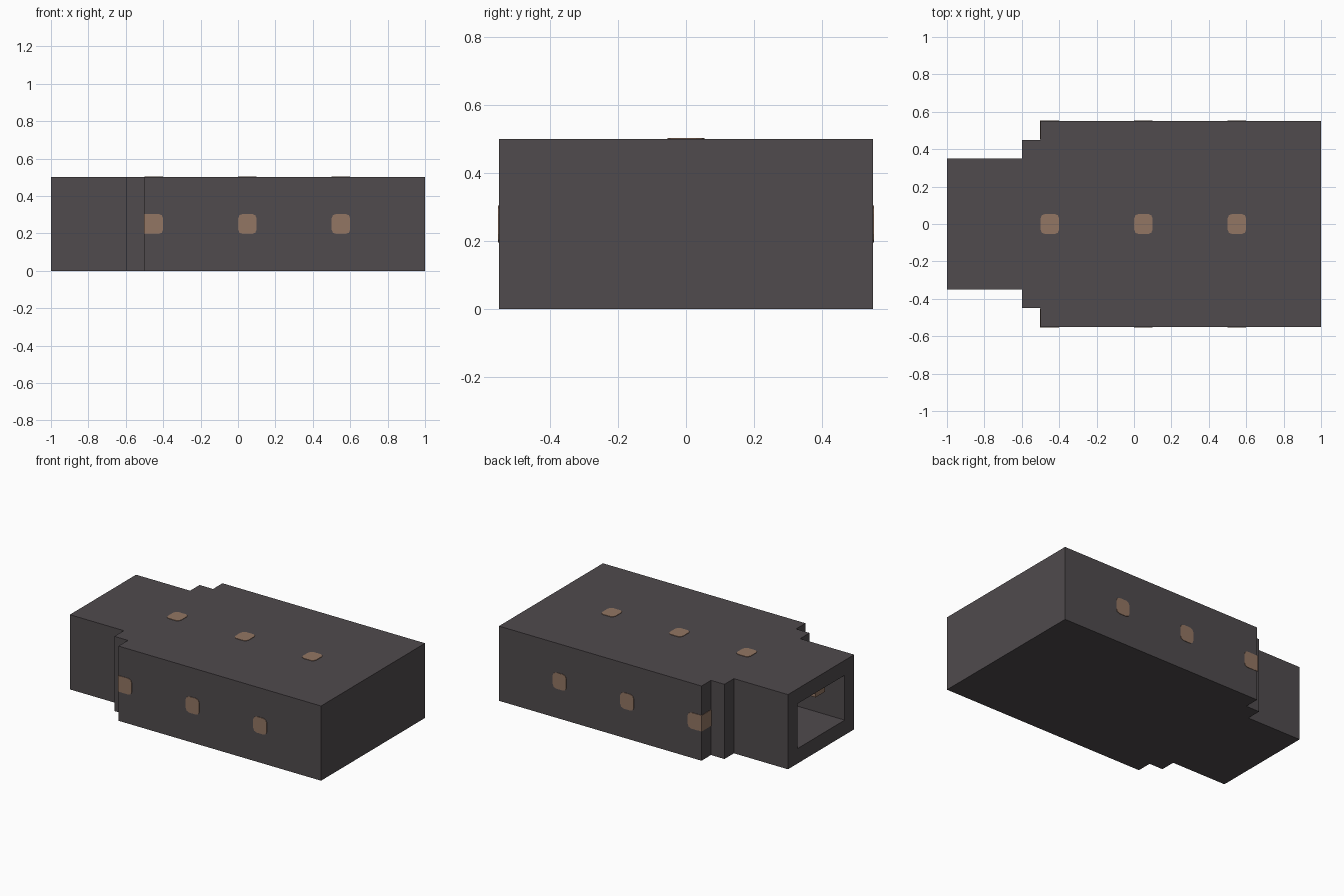
import bpy, bmesh
from mathutils import Matrix, Vector

cube = bpy.data.objects.get("Cube")
if cube:
    bpy.data.objects.remove(cube, do_unlink=True)


def material(name, rgb):
    mat = bpy.data.materials.new(name)
    mat.use_nodes = True
    mat.diffuse_color = (*rgb, 1)
    mat.node_tree.nodes["Principled BSDF"].inputs["Base Color"].default_value = (*rgb, 1)
    return mat


STONE = material("dark stone", (0.08, 0.07, 0.075))
LAMP = material("lamp brown", (0.29, 0.18, 0.125))


def finish(name, bm, mat):
    mesh = bpy.data.meshes.new(name)
    bm.to_mesh(mesh)
    bm.free()
    mesh.materials.append(mat)
    obj = bpy.data.objects.new(name, mesh)
    bpy.context.collection.objects.link(obj)
    return obj


def box(name, low, high, mat):
    low, high = Vector(low), Vector(high)
    bm = bmesh.new()
    bmesh.ops.create_cube(bm, size=1, matrix=Matrix.Translation((low + high) / 2)
                          @ Matrix.Diagonal((*(high - low), 1)))
    return finish(name, bm, mat)


WALL, HEIGHT = 0.1, 0.5
STEPS = [(-1.0, 0.35), (-0.6, 0.45), (-0.5, 0.55)]  # start of each section, half width


# Hollow stepped shell, open at the narrow end
def add_skin(bm, inset):
    ends = [s[0] for s in STEPS[1:]] + [1 - inset]
    half = []
    for (start, width), end in zip(STEPS, ends):
        half += [(start, width - inset), (end, width - inset)]
    plan = half + [(x, -y) for x, y in reversed(half)]
    low = [bm.verts.new((x, y, inset)) for x, y in plan]
    high = [bm.verts.new((x, y, HEIGHT - inset)) for x, y in plan]
    bm.faces.new(low)
    bm.faces.new(high)
    for i in range(len(plan) - 1):  # the closing side stays open
        bm.faces.new((low[i], low[i + 1], high[i + 1], high[i]))
    return [low[0], high[0], high[-1], low[-1]]


bm = bmesh.new()
outer, inner = add_skin(bm, 0), add_skin(bm, WALL)
for i in range(4):  # rim around the opening
    j = (i + 1) % 4
    bm.faces.new((outer[i], outer[j], inner[j], inner[i]))
bmesh.ops.recalc_face_normals(bm, faces=bm.faces)
finish("tunnel_shell", bm, STONE)


# Lamps set through the roof and the side walls, with clipped corners
def lamp(name, centre, rotation):
    bm = bmesh.new()
    bmesh.ops.create_cube(bm, size=1, matrix=Matrix.Diagonal((0.1, 0.108, WALL + 0.006, 1)))
    upright = [e for e in bm.edges if abs(e.verts[0].co.z - e.verts[1].co.z) > 0.05]
    bmesh.ops.bevel(bm, geom=upright, offset=0.025, segments=2, profile=0.5, affect='EDGES')
    bm.transform(Matrix.Translation(centre) @ rotation)
    finish(name, bm, LAMP)


FLAT = Matrix.Identity(4)
TURNED = Matrix.Rotation(1.5707963, 4, 'X')
for n, x in enumerate((-0.45, 0.05, 0.55), 1):
    lamp(f"roof_lamp_{n}", (x, 0, HEIGHT - WALL / 2), FLAT)
    for side, sign in (("left", 1), ("right", -1)):
        lamp(f"{side}_side_lamp_{n}", (x, sign * 0.5, HEIGHT / 2), TURNED)

# Square ends of the lamps that wrap round the step corners
for side, ys in (("back", (0.451, 0.553)), ("front", (-0.553, -0.451))):
    box(f"{side}_corner_lamp", (-0.503, ys[0], 0.197), (-0.45, ys[1], 0.304), LAMP)

# Small lamp under the ceiling just inside the opening
box("entrance_lamp", (-0.995, -0.05, 0.365), (-0.9, 0.05, 0.401), LAMP)
